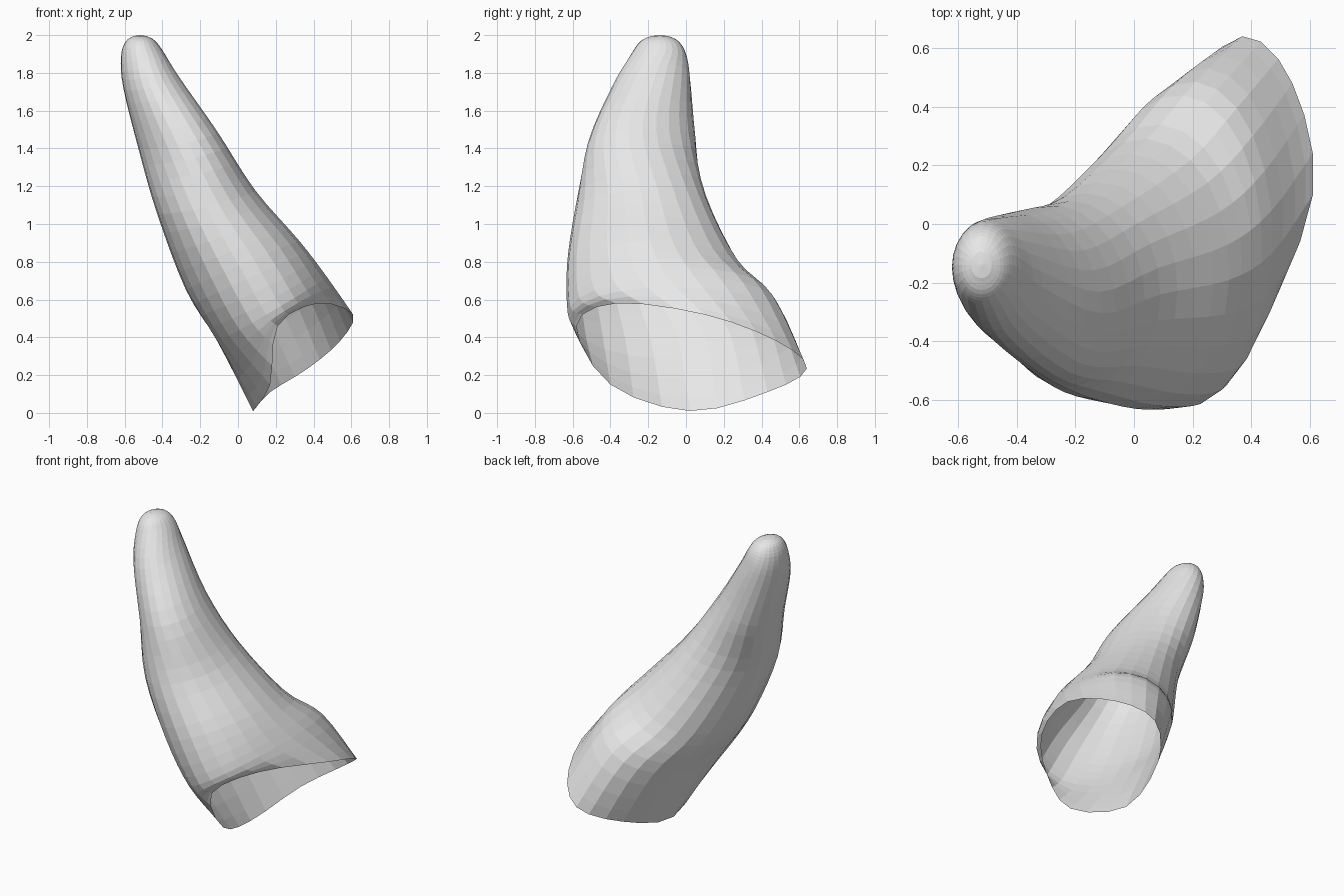
import bpy
import bmesh
import math
from mathutils import Vector

SIDES = 24
STEPS = 4

cube = bpy.data.objects.get("Cube")
if cube:
    bpy.data.objects.remove(cube, do_unlink=True)


def make_material(name, color):
    mat = bpy.data.materials.new(name)
    mat.use_nodes = True
    mat.diffuse_color = color
    mat.node_tree.nodes["Principled BSDF"].inputs["Base Color"].default_value = color
    return mat


def catmull(p0, p1, p2, p3, t):
    """Smooth interpolation between p1 and p2."""
    return 0.5 * (2 * p1 + (p2 - p0) * t + (2 * p0 - 5 * p1 + 4 * p2 - p3) * t ** 2
                  + (3 * p1 - p0 - 3 * p2 + p3) * t ** 3)


def closed_ring(points):
    """Smooth closed loop with SIDES points through the given ones."""
    n = len(points)
    per = SIDES // n
    return [catmull(*(points[(i + d) % n] for d in (-1, 0, 1, 2)), s / per)
            for i in range(n) for s in range(per)]


def ellipse_ring(centre, u, v):
    angles = [2 * math.pi * k / SIDES for k in range(SIDES)]
    return [Vector(centre) + Vector(u) * math.cos(a) + Vector(v) * math.sin(a) for a in angles]


# Uneven rim of the open base, starting at its outer upper edge
rim = [(.61, .1, .52), (.54, .48, .38), (.37, .64, .235), (.17, .43, .11),
       (.08, .02, .01), (.17, -.4, .15), (.21, -.58, .46), (.42, -.37, .58)]

# Cross-sections from base to tip: centre, outward half-axis, sideways half-axis
sections = [
    ((.18, -.07, .55), (.29, -.03, .17), (.03, .555, .03)),
    ((.025, -.17, .78), (.30, -.02, .13), (.02, .46, 0)),
    ((-.17, -.24, 1.12), (.26, 0, .06), (0, .345, .03)),
    ((-.32, -.235, 1.45), (.21, -.07, .04), (0, .275, .03)),
    ((-.46, -.185, 1.75), (.147, -.03, .03), (0, .205, .03)),
    ((-.51, -.145, 1.90), (.11, 0, .02), (0, .145, 0)),
    ((-.52, -.14, 1.968), (.077, 0, .005), (0, .10, 0)),
    ((-.52, -.14, 1.995), (.035, 0, 0), (0, .045, 0)),
]
keys = [closed_ring([Vector(p) for p in rim])] + [ellipse_ring(*s) for s in sections]
last = len(keys) - 1


def ring_at(i, t):
    """Blend the key rings around index i."""
    around = [keys[min(max(j, 0), last)] for j in range(i - 1, i + 3)]
    return [catmull(*points, t) for points in zip(*around)]


# Curved horn shell, open at the base
bm = bmesh.new()
loops = [ring_at(i, s / STEPS) for i in range(last) for s in range(STEPS)] + [keys[last]]
rings = [[bm.verts.new(p) for p in loop] for loop in loops]
for low, high in zip(rings, rings[1:]):
    for k in range(SIDES):
        n = (k + 1) % SIDES
        bm.faces.new((low[k], low[n], high[n], high[k]))

# Rounded tip
tip = bm.verts.new((-.52, -.14, 2.0))
for k in range(SIDES):
    bm.faces.new((rings[-1][k], rings[-1][(k + 1) % SIDES], tip))

mesh = bpy.data.meshes.new("horn")
bm.to_mesh(mesh)
bm.free()
horn = bpy.data.objects.new("horn", mesh)
bpy.context.collection.objects.link(horn)
mesh.materials.append(make_material("pale grey", (.8, .8, .8, 1)))
